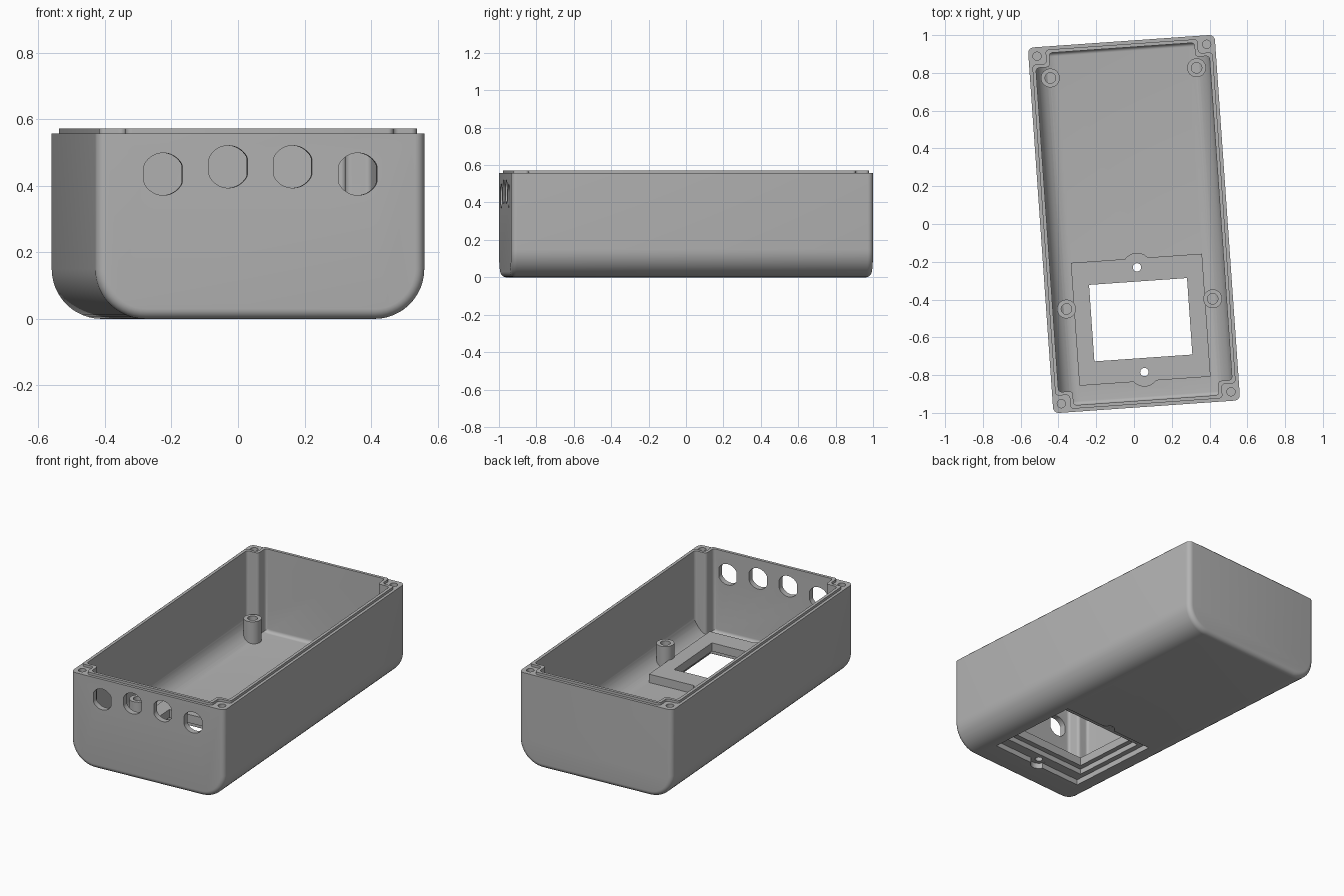
import bpy, bmesh, math
from mathutils import Vector

if "Cube" in bpy.data.objects:
    bpy.data.objects.remove(bpy.data.objects["Cube"])

TILT = math.radians(4)          # whole case is turned slightly about z
HW, HL = 0.4955, 0.97           # half width, half length
RIM, LIP_TOP = 0.557, 0.572     # rim height, lip height
WALL, FLOOR, CORNER = 0.035, 0.065, 0.11
WIN_Y = -0.508                  # centre of the display window

grey = bpy.data.materials.new("grey_plastic")
grey.diffuse_color = (0.45, 0.45, 0.45, 1)
grey.use_nodes = True
grey.node_tree.nodes["Principled BSDF"].inputs["Base Color"].default_value = grey.diffuse_color


def make(name, bm):
    bmesh.ops.recalc_face_normals(bm, faces=bm.faces)
    me = bpy.data.meshes.new(name)
    bm.to_mesh(me)
    bm.free()
    ob = bpy.data.objects.new(name, me)
    bpy.context.collection.objects.link(ob)
    me.materials.append(grey)
    return ob


def loft(name, rings):
    """Skin a list of equal closed rings and cap both ends."""
    bm = bmesh.new()
    vs = [[bm.verts.new(p) for p in ring] for ring in rings]
    n = len(vs[0])
    for a, b in zip(vs, vs[1:]):
        for i in range(n):
            j = (i + 1) % n
            bm.faces.new((a[i], a[j], b[j], b[i]))
    bm.faces.new(vs[0])
    bm.faces.new(vs[-1])
    return make(name, bm)


def prism(name, pts, z0, z1):
    return loft(name, [[(x, y, z) for x, y in pts] for z in (z0, z1)])


def rect(w, l, cy=0):
    return [(-w, cy - l), (w, cy - l), (w, cy + l), (-w, cy + l)]


def circle(x, y, r, n=32):
    return [(x + r * math.cos(2 * math.pi * i / n),
             y + r * math.sin(2 * math.pi * i / n)) for i in range(n)]


def fillet(pts, r, seg=6):
    """Round every right-angled corner of a polygon."""
    out = []
    for i, p in enumerate(pts):
        p = Vector(p)
        a = (Vector(pts[i - 1]) - p).normalized()
        b = (Vector(pts[(i + 1) % len(pts)]) - p).normalized()
        c = p + (a + b) * r
        for k in range(seg + 1):
            t = math.pi / 2 * k / seg
            out.append(tuple(c - b * r * math.cos(t) - a * r * math.sin(t)))
    return out


def tub(name, hw, hl, z0, z1, r, f, seg=12):
    """Solid with big rounded long bottom edges and small rounded ends."""
    def ring(y, inset):
        w, z, q = hw - inset, z0 + inset, r - inset
        arc = [(w - q + q * math.sin(t), z + q - q * math.cos(t))
               for t in [math.pi / 2 * k / seg for k in range(seg + 1)]]
        half = arc + [(w, z1)]
        return [(x, y, h) for x, h in half] + [(-x, y, h) for x, h in reversed(half)]
    steps = [math.pi / 2 * k / 6 for k in range(7)]
    end = [(hl - f + f * math.sin(t), f * (1 - math.cos(t))) for t in steps]
    rings = [ring(-y, i) for y, i in reversed(end)] + [ring(y, i) for y, i in end]
    return loft(name, rings)


def plan(off):
    """Cavity outline: rectangle with a notch for each corner screw boss."""
    w, l = HW - WALL + off, HL - WALL + off
    a, b = HW - CORNER + off, HL - CORNER + off
    return [(-a, -l), (a, -l), (a, -b), (w, -b), (w, b), (a, b),
            (a, l), (-a, l), (-a, b), (-w, b), (-w, -b), (-a, -b)]


def boolean(ob, cutter, op='DIFFERENCE', keep=False):
    m = ob.modifiers.new("cut", 'BOOLEAN')
    m.operation, m.object, m.solver = op, cutter, 'EXACT'
    bpy.context.view_layer.objects.active = ob
    bpy.ops.object.modifier_apply(modifier=m.name)
    if not keep:
        bpy.data.objects.remove(cutter)


# hollow case with full-height corner bosses
case = tub("case", HW, HL, 0, RIM, 0.15, 0.03)
cavity = tub("cavity", HW - WALL, HL - WALL, FLOOR, 0.7, 0.115, 0.02)
boolean(cavity, prism("notches", fillet(plan(0), 0.018), 0, 0.65), 'INTERSECT')
boolean(case, cavity, keep=True)

# raised lip following the cavity outline
lip = prism("rim_lip", fillet(plan(0.018), 0.018), RIM, LIP_TOP)
boolean(lip, cavity)

# raised window frame with a round screw pad at each end
boolean(case, prism("frame", rect(0.348, 0.326, WIN_Y), 0.05, 0.116), 'UNION')
for s in (-1, 1):
    boolean(case, prism("pad", circle(0, WIN_Y + s * 0.278, 0.077), 0.045, 0.116), 'UNION')

# stepped display recess in the underside, window and screw holes
boolean(case, prism("recess", rect(0.322, 0.295, WIN_Y), -0.1, 0.033))
boolean(case, prism("seat", rect(0.29, 0.235, WIN_Y), -0.1, 0.065))
boolean(case, prism("window", rect(0.26, 0.203, WIN_Y), -0.1, 0.2))
for s in (-1, 1):
    y = WIN_Y + s * 0.278
    boolean(case, prism("tab", circle(0, y, 0.048), -0.1, 0.034))
    boolean(case, prism("tab_hole", circle(0, y, 0.022, 24), -0.1, 0.2))

# corner screw holes
for sx in (-1, 1):
    for sy in (-1, 1):
        boolean(case, prism("screw_hole", circle(sx * 0.45, sy * 0.922, 0.022, 24), 0.35, 0.7))

# four jack holes with flattened sides in the front wall
for x, z in ((-0.293, 0.435), (-0.097, 0.457), (0.097, 0.457), (0.293, 0.435)):
    flat = [(max(-0.0575, min(0.0575, px)), pz) for px, pz in circle(0, 0, 0.0635, 48)]
    flat = list(dict.fromkeys(flat))
    boolean(case, loft("jack_hole", [[(x + px, y, z + pz) for px, pz in flat]
                                     for y in (-1.1, -0.9)]))

# circuit board standoffs
posts = []
for sx in (-1, 1):
    for y, tag in ((0.802, "back"), (-0.424, "front")):
        x = sx * 0.388
        post = prism(f"{tag}_standoff_{'right' if sx > 0 else 'left'}",
                     circle(x, y, 0.05), 0.05, 0.2)
        boolean(post, prism("bore", circle(x, y, 0.028, 24), 0.08, 0.3))
        posts.append(post)

# shading and final turn
for ob in [case, lip] + posts:
    bpy.ops.object.select_all(action='DESELECT')
    ob.select_set(True)
    bpy.context.view_layer.objects.active = ob
    ob.rotation_euler.z = TILT
    bpy.ops.object.shade_smooth_by_angle(angle=math.radians(30))
